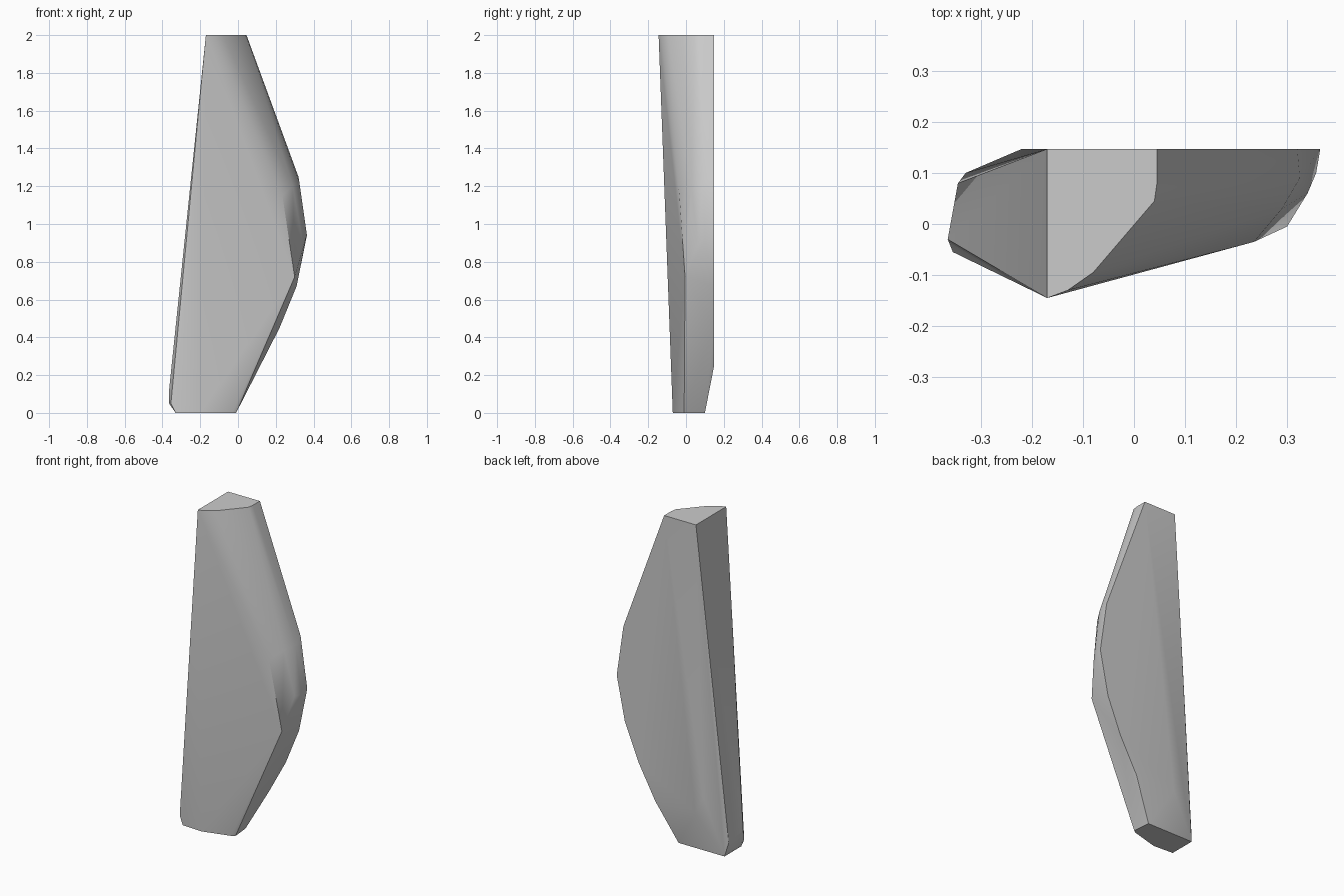
import bpy, bmesh, math

if "Cube" in bpy.data.objects:
    bpy.data.objects.remove(bpy.data.objects["Cube"])

BACK = 0.147  # flat rear plane

# flat rear outline (x, z)
rear = [(-0.17, 2), (0.045, 2), (0.32, 1.25), (0.365, 0.94), (0.31, 0.67),
        (0.22, 0.45), (0.105, 0.24), (-0.165, 0.24), (-0.22, 0.35)]

# top cut, front side (x, y)
top = [(-0.17, -0.145), (-0.13, -0.13), (-0.08, -0.095), (0.04, 0.045), (0.045, 0.08)]

# foot outline (x, y)
foot = [(-0.33, 0.1), (-0.02, 0.1), (-0.01, -0.01), (-0.03, -0.023),
        (-0.2, -0.07), (-0.33, -0.062)]

# bulging right shoulder and chipped lower left corner (x, y, z)
shoulder = [(0.325, 0.09, 1.22), (0.29, 0.03, 1.2), (0.235, -0.035, 1.15),
            (0.3, -0.005, 0.72), (0.34, 0.06, 0.92), (0.357, 0.1, 0.92)]
corner = [(-0.365, -0.03, 0.05), (-0.365, -0.03, 0.12),
          (-0.355, -0.055, 0.05), (-0.345, 0.08, 0.08)]

points = [(x, BACK, z) for x, z in rear]
points += [(x, y, 2) for x, y in top]
points += [(x, y, 0) for x, y in foot]
points += shoulder + corner

# wrap the outlines into one solid chipped stone
bm = bmesh.new()
for p in points:
    bm.verts.new(p)
hull = bmesh.ops.convex_hull(bm, input=bm.verts[:])
loose = [v for v in bm.verts if not v.link_faces]
bmesh.ops.delete(bm, geom=loose, context='VERTS')
bmesh.ops.dissolve_limit(bm, angle_limit=math.radians(1),
                         verts=bm.verts[:], edges=bm.edges[:])
bmesh.ops.recalc_face_normals(bm, faces=bm.faces[:])

mesh = bpy.data.meshes.new("standing_stone")
bm.to_mesh(mesh)
bm.free()
stone = bpy.data.objects.new("standing_stone", mesh)
bpy.context.collection.objects.link(stone)
bpy.context.view_layer.objects.active = stone
stone.select_set(True)
bpy.ops.object.shade_smooth_by_angle(angle=math.radians(30))
